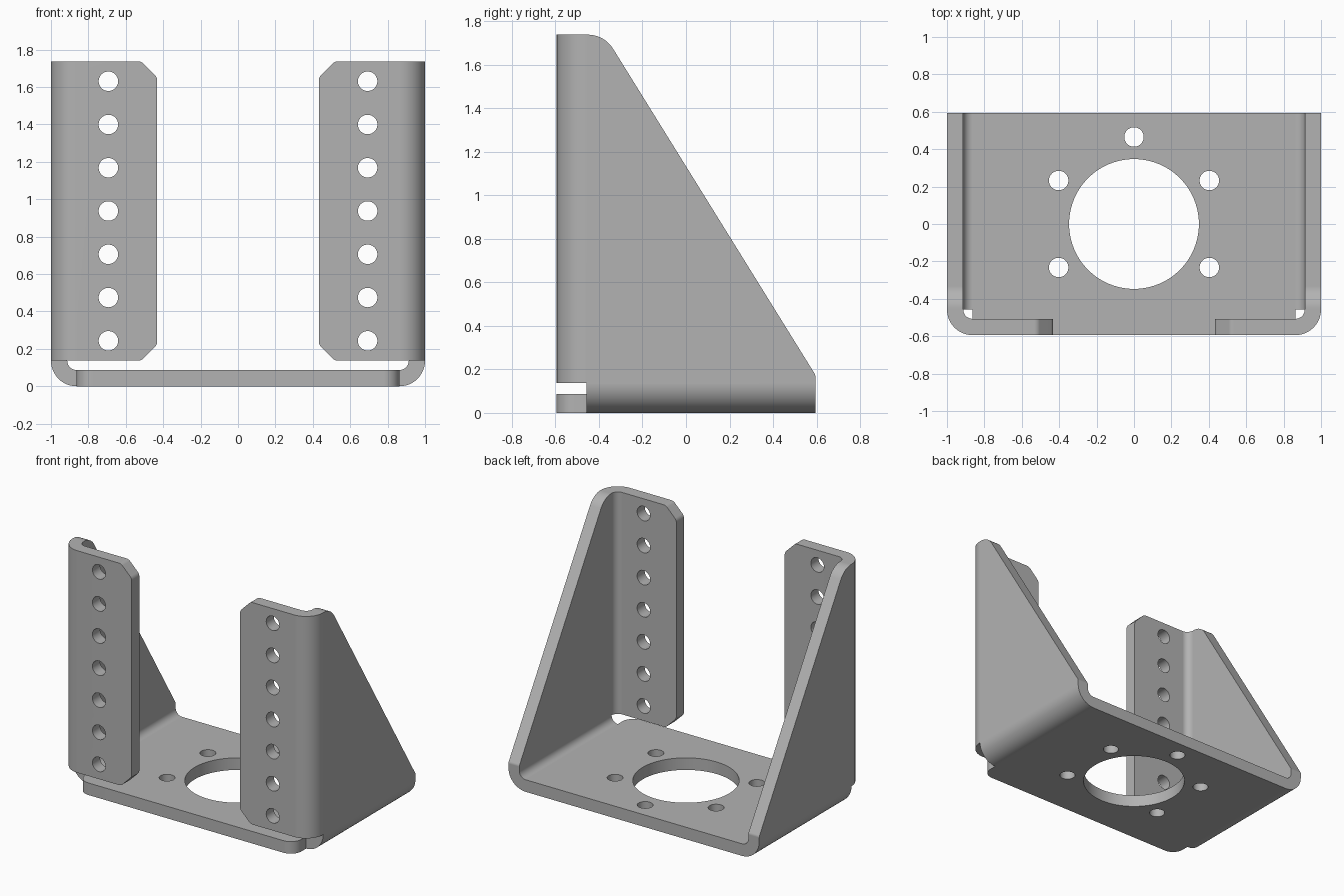
import bpy, bmesh, math
from mathutils import Vector

if "Cube" in bpy.data.objects:
    bpy.data.objects.remove(bpy.data.objects["Cube"])

# Sheet metal dimensions
T = 0.087              # sheet thickness
R_OUT = 0.137          # outside bend radius
R_IN = R_OUT - T       # inside bend radius
W, D, H = 1.0, 0.594, 1.737
BEND_Y = -D + R_OUT    # where the front bend begins
BIG = 3.0

steel = bpy.data.materials.new("grey_steel")
steel.use_nodes = True
GREY = (0.45, 0.45, 0.45, 1)
steel.diffuse_color = GREY
steel.node_tree.nodes["Principled BSDF"].inputs["Base Color"].default_value = GREY


def rounded(corners, steps=12):
    """Outline from (a, b, radius) corners, with each corner filleted."""
    out = []
    n = len(corners)
    for i, (a, b, r) in enumerate(corners):
        p = Vector((a, b))
        if r == 0:
            out.append(p)
            continue
        u = (Vector(corners[i - 1][:2]) - p).normalized()
        v = (Vector(corners[(i + 1) % n][:2]) - p).normalized()
        half = u.angle(v) / 2
        centre = p + (u + v).normalized() * (r / math.sin(half))
        start = p + u * (r / math.tan(half)) - centre
        end = p + v * (r / math.tan(half)) - centre
        sweep = math.pi - 2 * half
        for k in range(steps + 1):
            t = k / steps
            out.append(centre + (start * math.sin((1 - t) * sweep)
                                 + end * math.sin(t * sweep)) / math.sin(sweep))
    return out


def extrude(name, outline, axis, low, high):
    """Prism of a 2D outline along x, y or z."""
    place = {"x": lambda a, b, c: (c, a, b),
             "y": lambda a, b, c: (a, c, b),
             "z": lambda a, b, c: (a, b, c)}[axis]
    bm = bmesh.new()
    face = bm.faces.new([bm.verts.new(place(a, b, low)) for a, b in outline])
    moved = bmesh.ops.extrude_face_region(bm, geom=[face])["geom"]
    bmesh.ops.translate(bm, vec=place(0, 0, high - low),
                        verts=[g for g in moved if isinstance(g, bmesh.types.BMVert)])
    bmesh.ops.recalc_face_normals(bm, faces=bm.faces)
    mesh = bpy.data.meshes.new(name)
    bm.to_mesh(mesh)
    bm.free()
    mesh.materials.append(steel)
    obj = bpy.data.objects.new(name, mesh)
    bpy.context.collection.objects.link(obj)
    return obj


def combine(obj, operation, tool):
    """Apply a boolean and discard the tool."""
    mod = obj.modifiers.new("cut", "BOOLEAN")
    mod.operation, mod.object, mod.solver = operation, tool, "EXACT"
    bpy.context.view_layer.objects.active = obj
    bpy.ops.object.modifier_apply(modifier=mod.name)
    bpy.data.objects.remove(tool)


def circle(a, b, r, n=48):
    return [(a + r * math.cos(math.tau * k / n), b + r * math.sin(math.tau * k / n))
            for k in range(n)]


# Floor and side walls: a bent channel trimmed to the sloping side shape
channel = rounded([(-W, 0, R_OUT), (W, 0, R_OUT), (W, H, 0), (W - T, H, 0),
                   (W - T, T, R_IN), (T - W, T, R_IN), (T - W, H, 0), (-W, H, 0)])
bracket = extrude("mounting_bracket", channel, "y", BEND_Y, D)
side_shape = rounded([(-BIG, -BIG, 0), (BIG, -BIG, 0), (BIG, 0.18, 0), (D, 0.18, 0.03),
                      (-0.375, H, R_OUT), (-BIG, H, 0)])
side_shape = rounded([(-BIG, -1, 0), (D, -1, 0), (D, 0.175, 0.03),
                      (-0.375, H, R_OUT), (-BIG, H, 0)])
combine(bracket, "INTERSECT", extrude("side_trim", side_shape, "x", -BIG, BIG))

# Front lip of the floor, with rounded corners
lip_x = W - R_OUT
lip = rounded([(-lip_x, -D, 0.085), (lip_x, -D, 0.085), (lip_x, BEND_Y, 0), (-lip_x, BEND_Y, 0)])
combine(bracket, "UNION", extrude("front_lip", lip, "z", 0, T))

# Front flanges bent inward from the side walls, with clipped corners
FLANGE_X, CLIP = 0.432, 0.085
for s in (-1, 1):
    bend = rounded([(s * W, BEND_Y, 0), (s * W, -D, R_OUT), (s * FLANGE_X, -D, 0),
                    (s * FLANGE_X, T - D, 0), (s * (W - T), T - D, R_IN),
                    (s * (W - T), BEND_Y, 0)])
    flange = extrude("front_flange", bend, "z", R_OUT, H)
    outline = rounded([(s * BIG, R_OUT, 0), (s * (FLANGE_X + CLIP), R_OUT, 0.04),
                       (s * FLANGE_X, R_OUT + CLIP, 0.04), (s * FLANGE_X, H - CLIP, 0.04),
                       (s * (FLANGE_X + CLIP), H, 0.04), (s * BIG, H, 0)], 4)
    combine(flange, "INTERSECT", extrude("flange_trim", outline, "y", -BIG, BIG))
    combine(bracket, "UNION", flange)
    # Row of bolt holes
    for i in range(7):
        hole = circle(s * 0.693, 0.243 + i * 0.2313, 0.052)
        combine(bracket, "DIFFERENCE", extrude("bolt_hole", hole, "y", -D - 0.1, T - D + 0.1))

# Large central opening and five mounting holes in the floor
floor_holes = [circle(0, 0, 0.347, 96)]
for degrees in (-150, -30, 30, 90, 150):
    a = math.radians(degrees)
    floor_holes.append(circle(0.465 * math.cos(a), 0.465 * math.sin(a), 0.052))
for hole in floor_holes:
    combine(bracket, "DIFFERENCE", extrude("floor_hole", hole, "z", -0.1, T + 0.1))

# Smooth bends, crisp edges
bm = bmesh.new()
bm.from_mesh(bracket.data)
bmesh.ops.remove_doubles(bm, verts=bm.verts, dist=0.0005)
bmesh.ops.dissolve_limit(bm, angle_limit=0.005, verts=bm.verts, edges=bm.edges)
bm.to_mesh(bracket.data)
bm.free()
bpy.ops.object.select_all(action="DESELECT")
bracket.select_set(True)
bpy.context.view_layer.objects.active = bracket
bpy.ops.object.shade_smooth_by_angle(angle=math.radians(30))
weighted = bracket.modifiers.new("even_shading", "WEIGHTED_NORMAL")
weighted.keep_sharp = True
